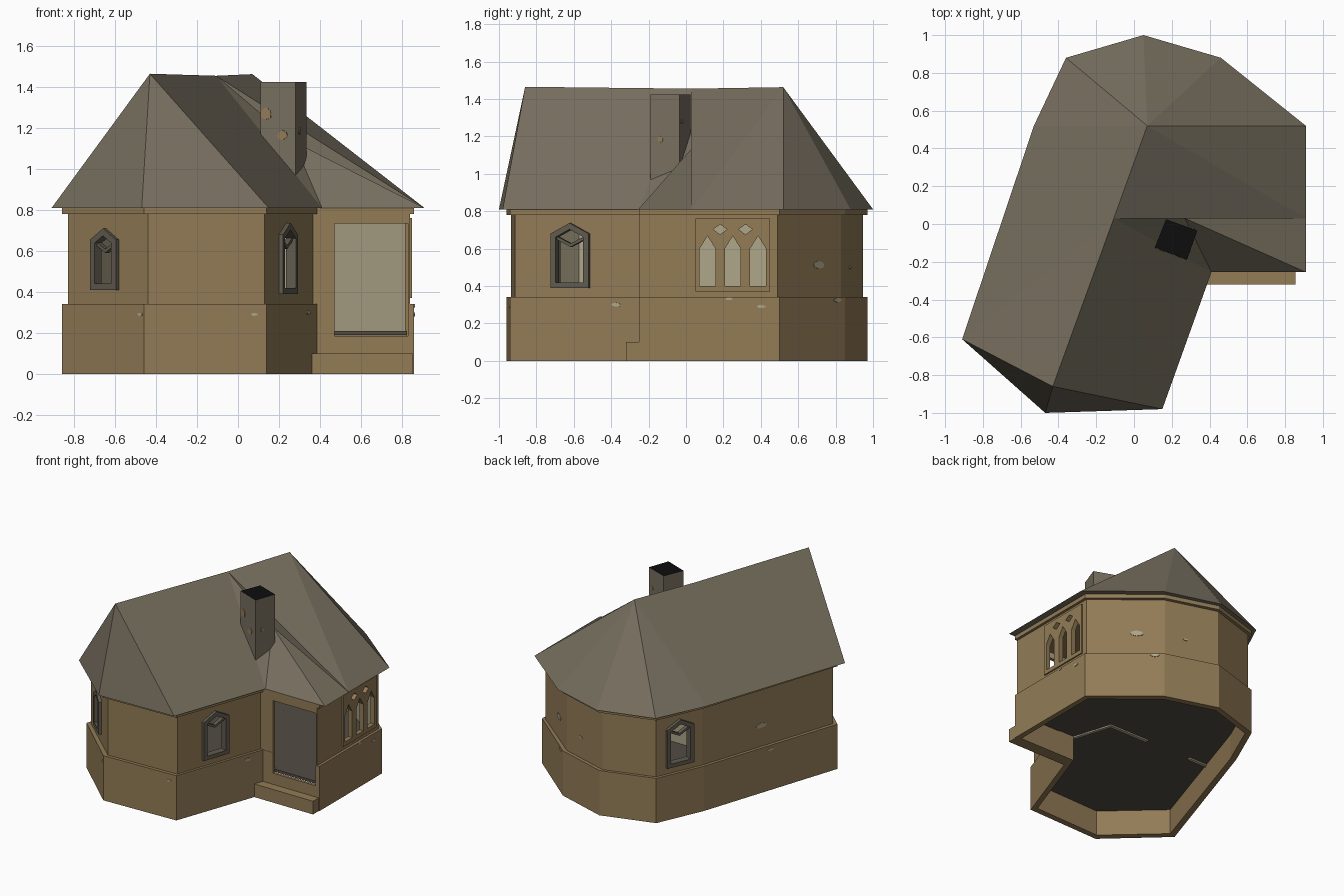
import bpy, bmesh, math, random
from mathutils import Matrix, Vector

random.seed(4)
if "Cube" in bpy.data.objects:
    bpy.data.objects.remove(bpy.data.objects["Cube"])


def material(name, rgb):
    m = bpy.data.materials.new(name)
    m.use_nodes = True
    m.diffuse_color = (*rgb, 1)
    m.node_tree.nodes["Principled BSDF"].inputs["Base Color"].default_value = (*rgb, 1)
    return m


BROWN = material("brown stone", (0.29, 0.2, 0.094))
SLATE = material("grey roof", (0.185, 0.16, 0.115))
CREAM = material("cream plaster", (0.42, 0.38, 0.25))
FRAME = material("dark frame", (0.12, 0.106, 0.08))
FLOOR = material("dark floor", (0.085, 0.075, 0.058))
BLACK = material("soot black", (0.004, 0.004, 0.004))


def finish(name, bm, mats, matrix=None):
    bmesh.ops.recalc_face_normals(bm, faces=bm.faces)
    mesh = bpy.data.meshes.new(name)
    bm.to_mesh(mesh)
    bm.free()
    for m in mats:
        mesh.materials.append(m)
    ob = bpy.data.objects.new(name, mesh)
    bpy.context.collection.objects.link(ob)
    if matrix:
        ob.matrix_world = matrix
    return ob


def prism(name, outline, z0, z1, mats, matrix=None):
    """Extruded outline; a second material goes on the top face."""
    bm = bmesh.new()
    lo, hi = ([bm.verts.new((x, y, z)) for x, y in outline] for z in (z0, z1))
    bm.faces.new(lo)
    bm.faces.new(hi).material_index = len(mats) - 1
    for i in range(len(lo)):
        j = (i + 1) % len(lo)
        bm.faces.new((lo[i], lo[j], hi[j], hi[i]))
    return finish(name, bm, mats, matrix)


def ring(name, outer, inner, z0, z1, mats, matrix=None):
    """Hollow extrusion; the last material goes on the inner faces."""
    bm = bmesh.new()
    a, b, c, d = ([bm.verts.new((x, y, z)) for x, y in pts]
                  for pts, z in ((outer, z0), (outer, z1), (inner, z1), (inner, z0)))
    for i in range(len(a)):
        j = (i + 1) % len(a)
        for p, q in ((a, b), (b, c), (c, d), (d, a)):
            f = bm.faces.new((p[i], p[j], q[j], q[i]))
            f.material_index = len(mats) - 1 if p is c else 0
    return finish(name, bm, mats, matrix)


def inset(poly, dist):
    """Mitred inward offset of a counter-clockwise outline."""
    out = []
    for i, p in enumerate(poly):
        p = Vector(p)
        d1 = (p - Vector(poly[i - 1])).normalized()
        d2 = (Vector(poly[(i + 1) % len(poly)]) - p).normalized()
        n1, n2 = Vector((-d1.y, d1.x)), Vector((-d2.y, d2.x))
        out.append(tuple(p + (n1 + n2) * dist / (1 + n1.dot(n2))))
    return out


def on_wall(poly, i, t):
    """Frame on wall i: x along it, y up, z outward."""
    p, q = Vector((*poly[i], 0)), Vector((*poly[(i + 1) % len(poly)], 0))
    d = (q - p).normalized()
    o = p.lerp(q, t)
    return Matrix(((d.x, 0, d.y, o.x), (d.y, 0, -d.x, o.y), (0, 1, 0, 0), (0, 0, 0, 1)))


def rect(x0, x1, y0, y1):
    return [(x0, y0), (x1, y0), (x1, y1), (x0, y1)]


def gable(x, half, z0, shoulder, top):
    return [(x - half, z0), (x + half, z0), (x + half, shoulder), (x, top), (x - half, shoulder)]


def cut(targets, cutters):
    for ob in targets:
        bpy.context.view_layer.objects.active = ob
        for c in cutters:
            mod = ob.modifiers.new("opening", "BOOLEAN")
            mod.operation, mod.solver, mod.object = "DIFFERENCE", "EXACT", c
            bpy.ops.object.modifier_apply(modifier=mod.name)
    for c in cutters:
        bpy.data.objects.remove(c)


# Plan outlines: upper wall, plinth and eaves
WALL = [(-.83, -.58), (-.44, -.935), (.13, -.915), (.365, -.25), (.84, -.25),
        (.84, .49), (.42, .83), (.04, .945), (-.33, .83), (-.48, .49)]
PLINTH = [(-.86, -.59), (-.46, -.96), (.14, -.94), (.385, -.252), (.86, -.252),
          (.86, .5), (.44, .85), (.05, .97), (-.345, .85), (-.5, .5)]
EAVES = [(-.91, -.61), (-.47, -1), (.15, -.98), (.41, -.255), (.91, -.255),
         (.91, .52), (.46, .88), (.05, 1), (-.36, .88), (-.53, .52)]

walls = ring("walls", WALL, inset(WALL, .025), .2, .785, [BROWN, CREAM])
plinth = ring("plinth", PLINTH, inset(WALL, .02), 0, .34, [BROWN])
prism("eaves_trim", PLINTH, .78, .81, [BROWN])
prism("floor", inset(WALL, .015), .19, .21, [FLOOR])
prism("door_step", rect(.36, .855, -.32, -.24), 0, .1, [BROWN])

# Inner partitions
prism("west_partition", rect(-.61, -.45, .04, .065), .18, .78, [CREAM])
prism("middle_partition", rect(-.07, .265, .04, .065), .18, .78, [CREAM])
prism("hall_partition", [(.24, .05), (.33, -.24), (.355, -.24), (.265, .05)], .18, .78, [CREAM])

# Doorway
cut([walls, plinth], [prism("door_cutter", rect(.47, .83, -.3, -.2), .185, .735, [BROWN])])

# Gabled windows with a chevron bar
for name, side, t, half, z0, shoulder, top in (
        ("left_window", 2, .45, .108, .39, .68, .737),
        ("front_window", 0, .475, .085, .41, .655, .71),
        ("back_window", 8, .5, .108, .39, .68, .737)):
    m = on_wall(WALL, side, t)
    outline = gable(0, half, z0, shoulder, top)
    cut([walls], [prism("window_cutter", inset(outline, .012), -.1, .1, [BROWN], m)])
    hole = inset(outline, .03)
    ring(name + "_frame", outline, hole, -.03, .022, [FRAME], m)
    w, s, p = hole[2][0] + .004, hole[2][1], hole[3][1]
    v = 2 * s - p
    prism(name + "_bar", [(-w, s - .012), (0, v - .012), (w, s - .012),
                          (w, s + .006), (0, v + .006), (-w, s + .006)], -.025, .005, [FRAME], m)

# Triple lancet window panel with two diamond lights
m = on_wall(WALL, 4, .676)
panel = prism("lancet_panel", rect(-.2, .2, .37, .76), -.01, .01, [BROWN], m)
lights = [gable(x, .042, .4, .6, .668) for x in (-.135, 0, .135)]
lights += [[(x, .675), (x + .037, .703), (x, .73), (x - .037, .703)] for x in (-.068, .068)]
cut([walls, panel], [prism("light_cutter", o, -.1, .1, [BROWN], m) for o in lights])

# Hipped roof with a side wing
bm = bmesh.new()
e = [bm.verts.new((x, y, .81)) for x, y in EAVES]
south, apex, mid, tip, peak = (bm.verts.new(co) for co in (
    (-.43, -.86, 1.465), (.07, .52, 1.463), (-.107, .03, 1.455), (.91, .03, .81), (.27, .03, 1.135)))
slopes = [(south, e[0], e[1]), (south, e[1], e[2]), (mid, south, e[2]), (mid, e[2], e[3]),
          (mid, e[3], peak), (peak, e[3], e[4]), (peak, e[4], tip), (mid, peak, tip),
          (mid, tip, apex), (apex, tip, e[5]), (mid, e[0], south), (mid, e[9], e[0]), (mid, apex, e[9])]
slopes += [(apex, e[i], e[i + 1]) for i in range(5, 9)]
for f in slopes:
    bm.faces.new(f)
bm.faces.new(e[:5] + [tip] + e[5:])
finish("roof", bm, [SLATE])

# Chimney
STACK = [(.11, -.125), (.28, -.19), (.335, -.035), (.17, .025)]
prism("chimney", STACK, .88, 1.425, [SLATE, BLACK])

# Worn patches: outline, side, position along it, height, width, colour
patches = [(WALL, 5, .64, .515, .055, CREAM), (PLINTH, 2, .82, .3, .03, CREAM),
           (PLINTH, 4, .64, .332, .02, CREAM), (PLINTH, 4, .87, .29, .026, CREAM),
           (PLINTH, 5, .88, .325, .03, CREAM), (PLINTH, 1, .9, .29, .02, CREAM),
           (PLINTH, 0, .96, .29, .02, CREAM), (WALL, 9, .45, .5, .05, CREAM),
           (PLINTH, 9, .5, .31, .03, CREAM), (WALL, 6, .4, .5, .02, CREAM),
           (STACK, 0, .17, 1.27, .032, BROWN), (STACK, 0, .64, 1.165, .03, BROWN),
           (STACK, 1, .35, 1.185, .018, BROWN), (STACK, 2, .2, 1.28, .018, BROWN)]
for poly, side, t, z, r, mat in patches:
    tall = .9 if poly is STACK else .4
    pts = []
    for k in range(8):
        a, s = math.tau * k / 8, r * random.uniform(.75, 1.1)
        pts.append((s * math.cos(a), z + tall * s * math.sin(a)))
    prism("worn_patch", pts, -.002, .004, [mat], on_wall(poly, side, t))
